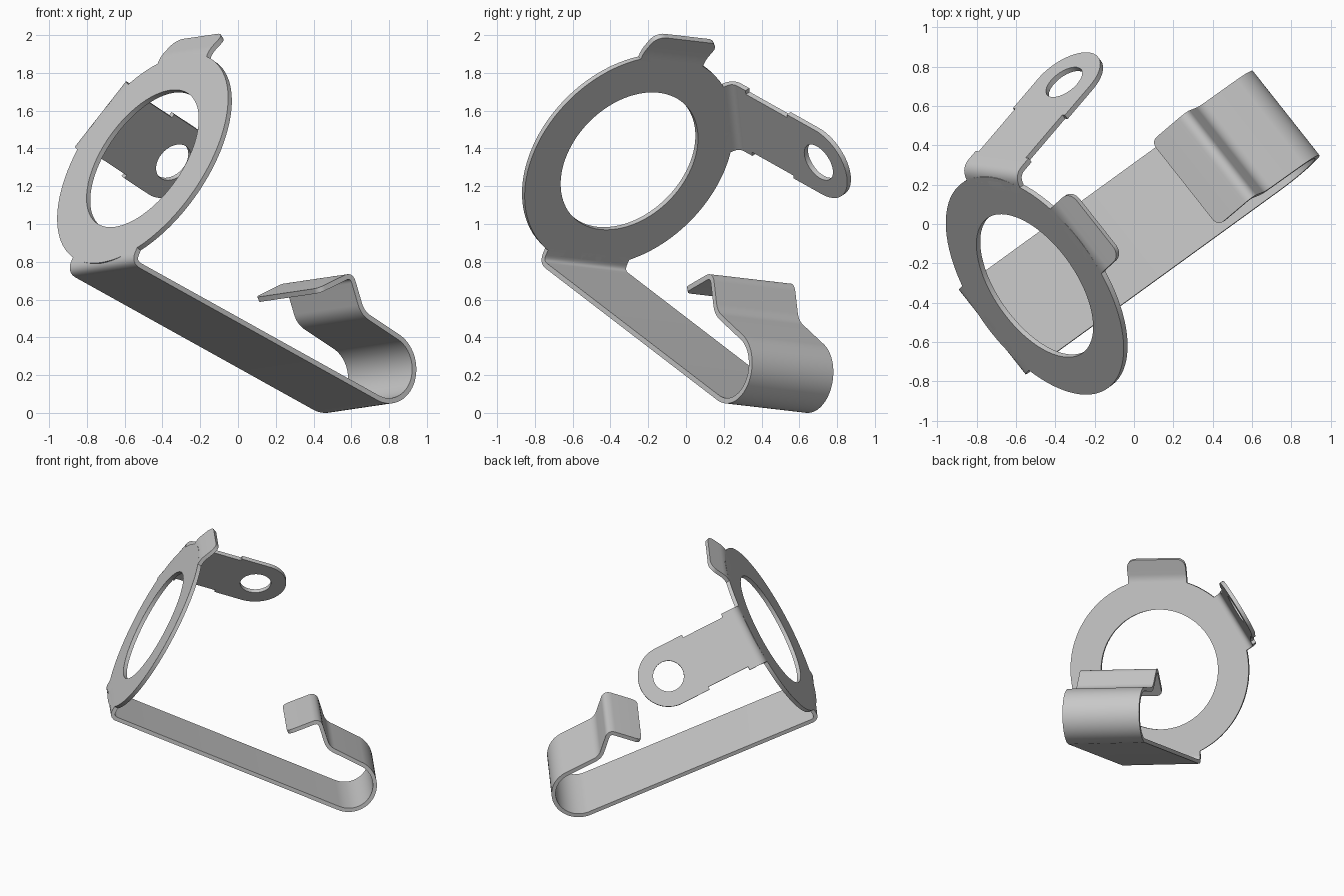
import bpy, bmesh, math
from mathutils import Vector

cube = bpy.data.objects.get("Cube")
if cube:
    bpy.data.objects.remove(cube, do_unlink=True)

# Frame of the ring: its centre, width axis, up axis and depth axis
CENTRE = Vector((-0.495, -0.307, 1.34))
DEPTH = Vector((0.707, 0.5, -0.5)).normalized()
WIDE = Vector((0.617, -0.781, 0.091))
WIDE = (WIDE - DEPTH * WIDE.dot(DEPTH)).normalized()
UP = WIDE.cross(DEPTH)
THICK = 0.028

steel = bpy.data.materials.new("grey steel")
steel.use_nodes = True
steel.diffuse_color = (0.58, 0.58, 0.58, 1)
steel.node_tree.nodes["Principled BSDF"].inputs["Base Color"].default_value = (0.58, 0.58, 0.58, 1)


def place(angle, radius, depth, side):
    """Point at a radius out from the ring centre, shifted in depth and sideways."""
    a = math.radians(angle)
    out = WIDE * math.cos(a) + UP * math.sin(a)
    tangent = UP * math.cos(a) - WIDE * math.sin(a)
    return CENTRE + out * radius + DEPTH * depth + tangent * side


def sheet(name, rows, closed=False):
    """Skin rows of points with quads and give the sheet its thickness."""
    bm = bmesh.new()
    grid = [[bm.verts.new(p) for p in row] for row in rows]
    for a, b in zip(grid, grid[1:]):
        n = len(a)
        for i in range(n if closed else n - 1):
            j = (i + 1) % n
            bm.faces.new((a[i], a[j], b[j], b[i]))
    bmesh.ops.recalc_face_normals(bm, faces=bm.faces[:])
    mesh = bpy.data.meshes.new(name)
    bm.to_mesh(mesh)
    bm.free()
    mesh.materials.append(steel)
    obj = bpy.data.objects.new(name, mesh)
    bpy.context.collection.objects.link(obj)
    bpy.ops.object.select_all(action='DESELECT')
    obj.select_set(True)
    bpy.context.view_layer.objects.active = obj
    mod = obj.modifiers.new("thickness", 'SOLIDIFY')
    mod.thickness, mod.offset, mod.use_even_offset = THICK, 0, True
    bpy.ops.object.modifier_apply(modifier=mod.name)
    bpy.ops.object.shade_smooth_by_angle(angle=math.radians(35))
    return obj


def bend(before, corner, after, size, steps=8):
    """Rounded corner between two straight runs."""
    before, corner, after = Vector(before), Vector(corner), Vector(after)
    p = corner + (before - corner).normalized() * size
    q = corner + (after - corner).normalized() * size
    ts = [i / steps for i in range(steps + 1)]
    return [p * (1 - t) ** 2 + corner * 2 * t * (1 - t) + q * t * t for t in ts]


def strip(name, angle, path, half, corner=0):
    """Bent strip following a path of (radius, depth), with rounded end corners."""
    path = [Vector(p) for p in path]
    widths = [half] * len(path)
    if corner:
        end = path.pop()
        widths.pop()
        back = (path[-1] - end).normalized()
        for i in range(9):
            a = math.pi / 2 * i / 8
            path.append(end + back * corner * (1 - math.sin(a)))
            widths.append(half - corner + corner * math.cos(a))
    rows = [[place(angle, p.x, p.y, -w), place(angle, p.x, p.y, w)]
            for p, w in zip(path, widths)]
    return sheet(name, rows)


# Ring plate
sheet("ring_plate", [[place(360 * i / 96, r, 0, 0) for i in range(96)]
                     for r in (0.42, 0.64)], closed=True)

# Top tab, leaning back slightly
start, corner, tip = (0.56, 0), (0.645, 0), (0.775, 0.05)
strip("top_tab", 90, [start] + bend(start, corner, tip, 0.03) + [tip], 0.21, 0.06)

# Long strap with its curled spring end
start, corner = (0.56, 0), (0.657, 0)
curl = []
for i in range(33):
    a = math.radians(6 + 172 * i / 32)
    curl.append((0.30 + 0.181 * math.cos(a), 1.725 + 0.181 * math.sin(a)))
valley, peak, tip = (0.126, 1.455), (-0.02, 1.30), (0.165, 1.15)
strap = [start] + bend(start, corner, curl[0], 0.05) + curl
strap += bend(curl[-1], valley, peak, 0.05) + bend(valley, peak, tip, 0.045) + [tip]
strip("long_strap", 270, strap, 0.275, 0.04)

# Side arm: bent base, narrower middle and a round eyelet
SIDE = 149
start, corner = (0.56, 0), Vector((0.665, 0))
lean = Vector((0.25, 0.968)).normalized()
strip("side_arm_base", SIDE,
      [start] + bend(start, corner, corner + lean, 0.05) + [corner + lean * 0.11], 0.22)
strip("side_arm_middle", SIDE, [corner + lean * 0.11, corner + lean * 0.43], 0.195)

inner, outer = [], []
for i in range(64):
    a = 2 * math.pi * i / 64
    c, s = math.cos(a), math.sin(a)
    square = 1 if c >= 0 else 1 / max(abs(c), abs(s))
    for ring, r in ((inner, 0.108), (outer, 0.215 * square)):
        p = corner + lean * (0.637 + r * c)
        ring.append(place(SIDE, p.x, p.y, r * s))
sheet("side_arm_eyelet", [inner, outer], closed=True)
